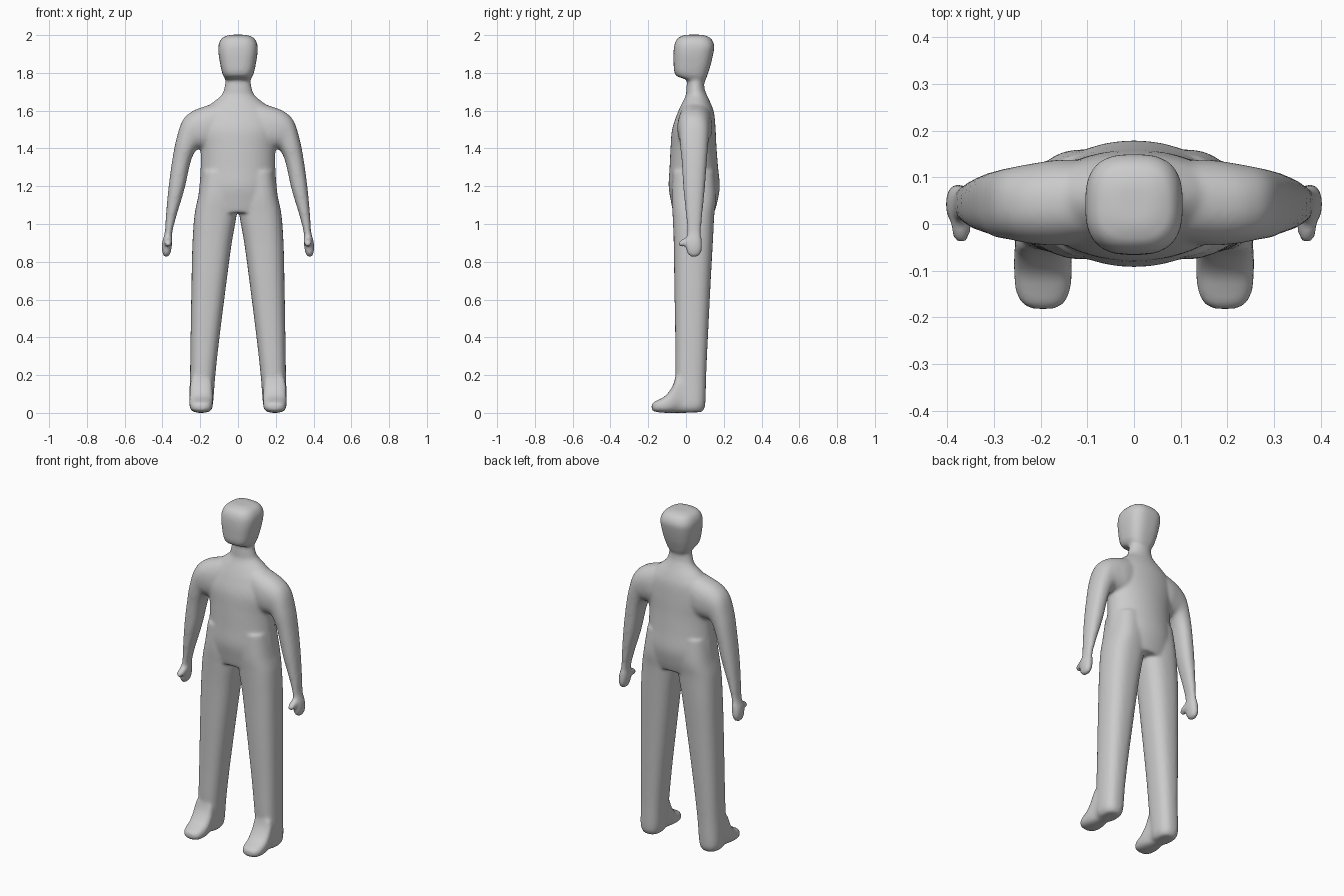
import bpy
import bmesh
import math
from mathutils import Vector

SIDES = 40      # points around each cross-section
STEPS = 6       # interpolated sections between two given ones


def section(a, b, half_width):
    """Cross-section spanning from point a to point b, with a half-width vector."""
    a, b = Vector(a), Vector(b)
    return (a + b) / 2, (b - a) / 2, Vector(half_width)


def spline(p, q, r, s, t):
    """Catmull-Rom interpolation between q and r."""
    return 0.5 * (2 * q + (r - p) * t + (2 * p - 5 * q + 4 * r - s) * t ** 2
                  + (3 * q - p - 3 * r + s) * t ** 3)


def rounded(value, power):
    return math.copysign(abs(value) ** (2 / power), value)


def loft(bm, sections, power=2.3, side=1):
    """Closed skin over superellipse sections; side=-1 mirrors it across x."""
    last = len(sections) - 1
    smooth = []
    for i in range(last):
        near = [sections[min(max(k, 0), last)] for k in range(i - 1, i + 3)]
        for step in range(STEPS):
            smooth.append([spline(*parts, step / STEPS) for parts in zip(*near)])
    smooth.append(sections[-1])

    rings = []
    for centre, u, v in smooth:
        ring = []
        for k in range(SIDES):
            angle = math.tau * k / SIDES
            p = (centre + u * rounded(math.cos(angle), power)
                 + v * rounded(math.sin(angle), power))
            ring.append(bm.verts.new((p.x * side, p.y, p.z)))
        rings.append(ring)
    faces = [bm.faces.new(rings[0]), bm.faces.new(rings[-1])]
    for low, high in zip(rings, rings[1:]):
        for k in range(SIDES):
            n = (k + 1) % SIDES
            faces.append(bm.faces.new((low[k], low[n], high[n], high[k])))
    bmesh.ops.recalc_face_normals(bm, faces=faces)


def add_head(bm):
    # front y, front z, back y, back z, half width
    rows = [(-.03, 1.775, .09, 1.74, .055), (-.052, 1.785, .103, 1.76, .07),
            (-.063, 1.81, .112, 1.785, .083), (-.066, 1.86, .13, 1.84, .095),
            (-.066, 1.91, .146, 1.91, .104), (-.06, 1.955, .149, 1.95, .102),
            (-.04, 1.987, .127, 1.987, .082), (0, 2.002, .085, 2.002, .04)]
    loft(bm, [section((0, yf, zf), (0, yb, zb), (w, 0, 0))
              for yf, zf, yb, zb, w in rows], power=2.8)


def add_torso(bm):
    # height, half width, front y, back y
    rows = [(1.8, .06, .01, .095), (1.72, .073, .002, .098), (1.68, .09, -.002, .112),
            (1.63, .15, -.026, .135), (1.58, .2, -.048, .15), (1.5, .22, -.074, .157),
            (1.4, .2, -.082, .162), (1.3, .198, -.087, .17), (1.2, .205, -.092, .179),
            (1.12, .212, -.08, .167), (1.06, .2, -.068, .15)]
    loft(bm, [section((-w, (yf + yb) / 2, z), (w, (yf + yb) / 2, z), (0, (yb - yf) / 2, 0))
              for z, w, yf, yb in rows], power=2)


def add_arm(bm, side):
    # outer x, outer z, inner x, inner z, front y, back y
    rows = [(.06, 1.66, .06, 1.45, -.03, .13), (.17, 1.625, .13, 1.4, -.045, .138),
            (.245, 1.595, .18, 1.395, -.043, .13), (.295, 1.545, .215, 1.395, -.035, .122),
            (.326, 1.45, .24, 1.36, -.03, .116), (.346, 1.35, .258, 1.3, -.022, .11),
            (.367, 1.2, .285, 1.18, -.014, .1), (.381, 1.05, .327, 1.04, 0, .086),
            (.387, .96, .348, .955, .007, .079), (.4, .91, .348, .91, 0, .084),
            (.403, .87, .352, .87, 0, .085), (.398, .84, .36, .84, .01, .076),
            (.39, .827, .37, .827, .025, .06)]
    loft(bm, [section((xo, (yf + yb) / 2, zo), (xi, (yf + yb) / 2, zi), (0, (yb - yf) / 2, 0))
              for xo, zo, xi, zi, yf, yb in rows], side=side)


def add_thumb(bm, side):
    # y, height, radius
    rows = [(.04, .915, .02), (.01, .91, .022), (-.015, .901, .02),
            (-.032, .896, .016), (-.04, .894, .007)]
    loft(bm, [section((.37 - r, y, z), (.37 + r, y, z), (0, 0, r)) for y, z, r in rows],
         side=side)


def add_leg(bm, side):
    # height, inner x, outer x, front y, back y
    rows = [(1.28, .01, .19, -.07, .15), (1.15, .002, .21, -.076, .16),
            (1.05, .007, .23, -.071, .15), (.9, .033, .241, -.065, .142),
            (.7, .06, .246, -.062, .131), (.4, .098, .251, -.057, .116),
            (.2, .12, .254, -.056, .107), (.06, .131, .258, -.05, .103),
            (.02, .14, .25, -.045, .095), (.003, .155, .235, -.03, .08)]
    loft(bm, [section((xi, (yf + yb) / 2, z), (xo, (yf + yb) / 2, z), (0, (yb - yf) / 2, 0))
              for z, xi, xo, yf, yb in rows], power=2.5, side=side)


def add_foot(bm, side):
    # y, bottom z, top z, half width
    rows = [(.07, .005, .1, .05), (0, 0, .2, .058), (-.045, 0, .21, .06),
            (-.07, 0, .145, .062), (-.105, 0, .094, .062), (-.145, .003, .07, .058),
            (-.17, .008, .058, .045), (-.182, .018, .045, .025)]
    loft(bm, [section((.195, y, low), (.195, y, top), (w, 0, 0)) for y, low, top, w in rows],
         power=2.7, side=side)


# Remove the default object
cube = bpy.data.objects.get("Cube")
if cube:
    bpy.data.objects.remove(cube, do_unlink=True)

# Assemble all overlapping volumes
bm = bmesh.new()
add_head(bm)
add_torso(bm)
for side in (1, -1):
    for add_part in (add_arm, add_thumb, add_leg, add_foot):
        add_part(bm, side)
mesh = bpy.data.meshes.new("body")
bm.to_mesh(mesh)
bm.free()
body = bpy.data.objects.new("body", mesh)
bpy.context.scene.collection.objects.link(body)

# Single flat colour
grey = bpy.data.materials.new("light grey")
grey.use_nodes = True
colour = (0.6, 0.6, 0.6, 1)
grey.diffuse_color = colour
for node in grey.node_tree.nodes:
    if node.type == 'BSDF_PRINCIPLED':
        node.inputs["Base Color"].default_value = colour
mesh.materials.append(grey)

# Fuse the volumes into one skin and soften the joins
fuse = body.modifiers.new("fuse", 'REMESH')
fuse.mode = 'VOXEL'
fuse.voxel_size = 0.009
fuse.use_smooth_shade = True
soften = body.modifiers.new("soften", 'SMOOTH')
soften.factor = 0.5
soften.iterations = 8
bpy.context.view_layer.objects.active = body
body.select_set(True)
bpy.ops.object.convert(target='MESH')
bpy.ops.object.shade_smooth()
